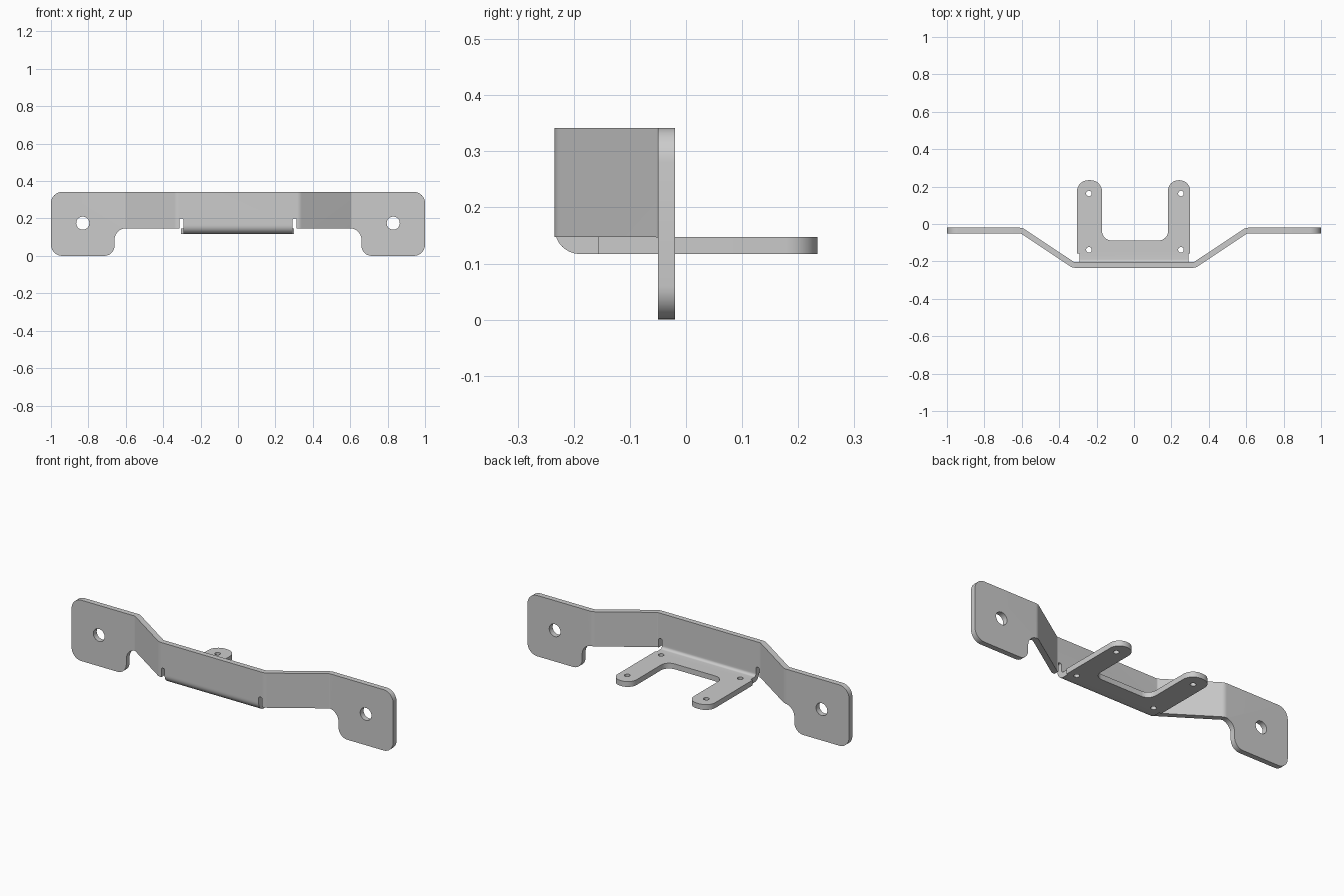
import bpy, bmesh, math
from mathutils import Vector

if "Cube" in bpy.data.objects:
    bpy.data.objects.remove(bpy.data.objects["Cube"], do_unlink=True)

steel = bpy.data.materials.new("grey_steel")
steel.use_nodes = True
GREY = (0.6, 0.6, 0.6, 1)
steel.diffuse_color = GREY
steel.node_tree.nodes["Principled BSDF"].inputs["Base Color"].default_value = GREY


def rounded(corners, steps=8):
    """Outline from (u, v, radius) corners, each radius turned into an arc."""
    out = []
    for i, (u, v, r) in enumerate(corners):
        p = Vector((u, v))
        if r == 0:
            out.append(p)
            continue
        a = (Vector(corners[i - 1][:2]) - p).normalized()
        b = (Vector(corners[(i + 1) % len(corners)][:2]) - p).normalized()
        half = a.angle(b) / 2
        centre = p + (a + b).normalized() * (r / math.sin(half))
        start = p + a * (r / math.tan(half)) - centre
        end = p + b * (r / math.tan(half)) - centre
        sweep = math.pi - 2 * half
        for k in range(steps + 1):
            t = k / steps
            arc = start * math.sin((1 - t) * sweep) + end * math.sin(t * sweep)
            out.append(centre + arc / math.sin(sweep))
    return out


def prism(name, outline, low, high, axis):
    """Extrude a 2D outline along the x, y or z axis."""
    place = {"x": lambda u, v, w: (w, u, v),
             "y": lambda u, v, w: (u, w, v),
             "z": lambda u, v, w: (u, v, w)}[axis]
    bm = bmesh.new()
    face = bm.faces.new([bm.verts.new(place(u, v, low)) for u, v in outline])
    grown = bmesh.ops.extrude_face_region(bm, geom=[face])["geom"]
    shift = Vector(place(0, 0, high - low))
    bmesh.ops.translate(bm, vec=shift,
                        verts=[g for g in grown if isinstance(g, bmesh.types.BMVert)])
    bmesh.ops.recalc_face_normals(bm, faces=bm.faces)
    mesh = bpy.data.meshes.new(name)
    bm.to_mesh(mesh)
    bm.free()
    mesh.materials.append(steel)
    obj = bpy.data.objects.new(name, mesh)
    bpy.context.collection.objects.link(obj)
    return obj


def disc(u, v, r, sides=32):
    return [(u + r * math.cos(k * math.tau / sides),
             v + r * math.sin(k * math.tau / sides)) for k in range(sides)]


def activate(obj):
    bpy.ops.object.select_all(action="DESELECT")
    obj.select_set(True)
    bpy.context.view_layer.objects.active = obj


def carve(obj, cutter, operation):
    """Apply a boolean and discard the cutter."""
    mod = obj.modifiers.new("carve", "BOOLEAN")
    mod.operation, mod.solver, mod.object = operation, "EXACT", cutter
    activate(obj)
    bpy.ops.object.modifier_apply(modifier=mod.name)
    bpy.data.objects.remove(cutter, do_unlink=True)


def finish(obj):
    activate(obj)
    bpy.ops.object.shade_smooth_by_angle(angle=math.radians(30))


def mirrored(half):
    """Close a right-hand half outline with its mirror image."""
    return half + [(-u, v, r) for u, v, r in reversed(half)]


# Height where the folded tray meets the plate
JOIN = 0.17

# Bent strip seen from above: front line outwards, then back line inwards
strip = mirrored([(0.329, -0.234, 0.045), (0.606, -0.05, 0.015), (1.1, -0.05, 0),
                  (1.1, -0.02, 0), (0.597, -0.02, 0.045), (0.32, -0.204, 0.015)])
plate = prism("bent_back_plate", rounded(strip), -0.1, 0.5, "z")

# Front outline with ears, stepped underside and relief slots
front = mirrored([(0.2925, JOIN, 0), (0.2925, 0.2, 0.008), (0.313, 0.2, 0.008),
                  (0.313, 0.147, 0), (0.66, 0.147, 0.06), (0.66, 0, 0.055),
                  (1, 0, 0.06), (1, 0.342, 0.06)])
carve(plate, prism("plate_outline", rounded(front), -0.4, 0.2, "y"), "INTERSECT")

# Bolt holes in the two ears
for x in (-0.83, 0.83):
    carve(plate, prism("bolt_hole", disc(x, 0.175, 0.035), -0.2, 0.1, "y"), "DIFFERENCE")
finish(plate)

# Tray folded back from the plate, trimmed to a two-legged outline
fold = [(-0.234, JOIN, 0), (-0.234, 0.117, 0.045), (0.4, 0.117, 0),
        (0.4, 0.147, 0), (-0.204, 0.147, 0.015), (-0.204, JOIN, 0)]
tray = prism("folded_tray", rounded(fold), -0.5, 0.5, "x")
legs = [(-0.2925, -0.3, 0), (-0.2925, -0.157, 0), (-0.305, -0.157, 0),
        (-0.305, 0.234, 0.06), (-0.171, 0.234, 0.06), (-0.171, -0.088, 0.05),
        (0.182, -0.088, 0.05), (0.182, 0.234, 0.056), (0.3, 0.234, 0.056),
        (0.3, -0.157, 0), (0.2925, -0.157, 0), (0.2925, -0.3, 0)]
carve(tray, prism("tray_outline", rounded(legs), 0, 0.4, "z"), "INTERSECT")

# Screw holes in the tray
for x in (-0.241, 0.251):
    for y in (-0.138, 0.163):
        carve(tray, prism("screw_hole", disc(x, y, 0.015, 24), 0, 0.3, "z"), "DIFFERENCE")
finish(tray)
